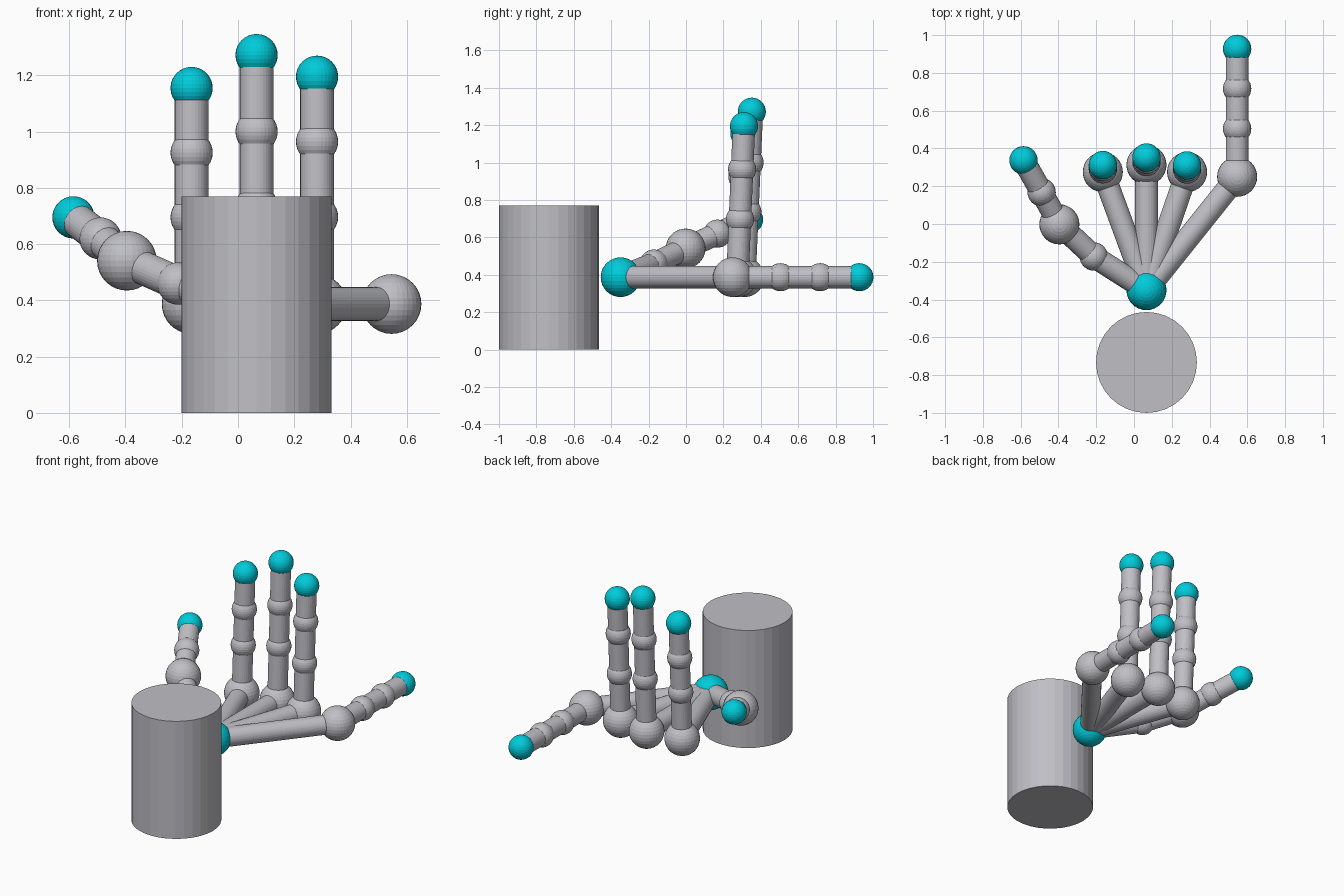
import bpy
from mathutils import Vector

if "Cube" in bpy.data.objects:
    bpy.data.objects.remove(bpy.data.objects["Cube"])

KNUCKLE_R, JOINT_R, BONE_R = 0.106, 0.075, 0.06


def material(name, color):
    m = bpy.data.materials.new(name)
    m.diffuse_color = (*color, 1)
    m.use_nodes = True
    m.node_tree.nodes["Principled BSDF"].inputs["Base Color"].default_value = m.diffuse_color
    return m


GREY = material("light_grey", (0.52, 0.52, 0.56))
TEAL = material("teal", (0.0, 0.6, 0.7))


def finish(name, mat):
    ob = bpy.context.object
    ob.name = name
    ob.data.materials.append(mat)
    return ob


def ball(name, pos, r, mat=GREY):
    bpy.ops.mesh.primitive_uv_sphere_add(segments=32, ring_count=16, radius=r, location=pos)
    return finish(name, mat)


def rod(name, a, b, r=BONE_R):
    a, b = Vector(a), Vector(b)
    d = b - a
    bpy.ops.mesh.primitive_cylinder_add(
        vertices=32, radius=r, depth=d.length, location=(a + b) / 2,
        rotation=d.to_track_quat('Z', 'Y').to_euler())
    return finish(name, GREY)


# Forearm and wrist
wrist = (0.066, -0.35, 0.387)
rod("forearm", (0.066, -0.733, 0), (0.066, -0.733, 0.77), 0.267)
ball("wrist", wrist, KNUCKLE_R, TEAL)


def upright(x, y0, y1, heights):
    """Knuckle, two joints and a tip on a slightly leaning line."""
    z0, z1 = heights[0], heights[-1]
    return [(x, y0 + (y1 - y0) * (z - z0) / (z1 - z0), z) for z in heights]


# Finger chains from the wrist outward, with the index of the large knuckle
fingers = {
    "thumb": ([(-0.213, -0.172, 0.46), (-0.395, -0.002, 0.541),
               (-0.489, 0.168, 0.62), (-0.585, 0.337, 0.695)], 1),
    "index": (upright(-0.165, 0.275, 0.312, (0.387, 0.695, 0.925, 1.155)), 0),
    "middle": (upright(0.066, 0.313, 0.352, (0.387, 0.735, 1.0, 1.272)), 0),
    "ring": (upright(0.281, 0.275, 0.31, (0.387, 0.697, 0.964, 1.195)), 0),
    "little": ([(0.546, 0.25, 0.387), (0.546, 0.505, 0.387),
                (0.546, 0.717, 0.387), (0.546, 0.927, 0.387)], 0),
}

for name, (points, knuckle) in fingers.items():
    previous = wrist
    for i, p in enumerate(points):
        rod(f"{name}_bone_{i + 1}", previous, p)
        if i == len(points) - 1:
            ball(f"{name}_tip", p, JOINT_R, TEAL)
        elif i == knuckle:
            ball(f"{name}_knuckle", p, KNUCKLE_R)
        else:
            ball(f"{name}_joint_{i + 1}", p, JOINT_R)
        previous = p
